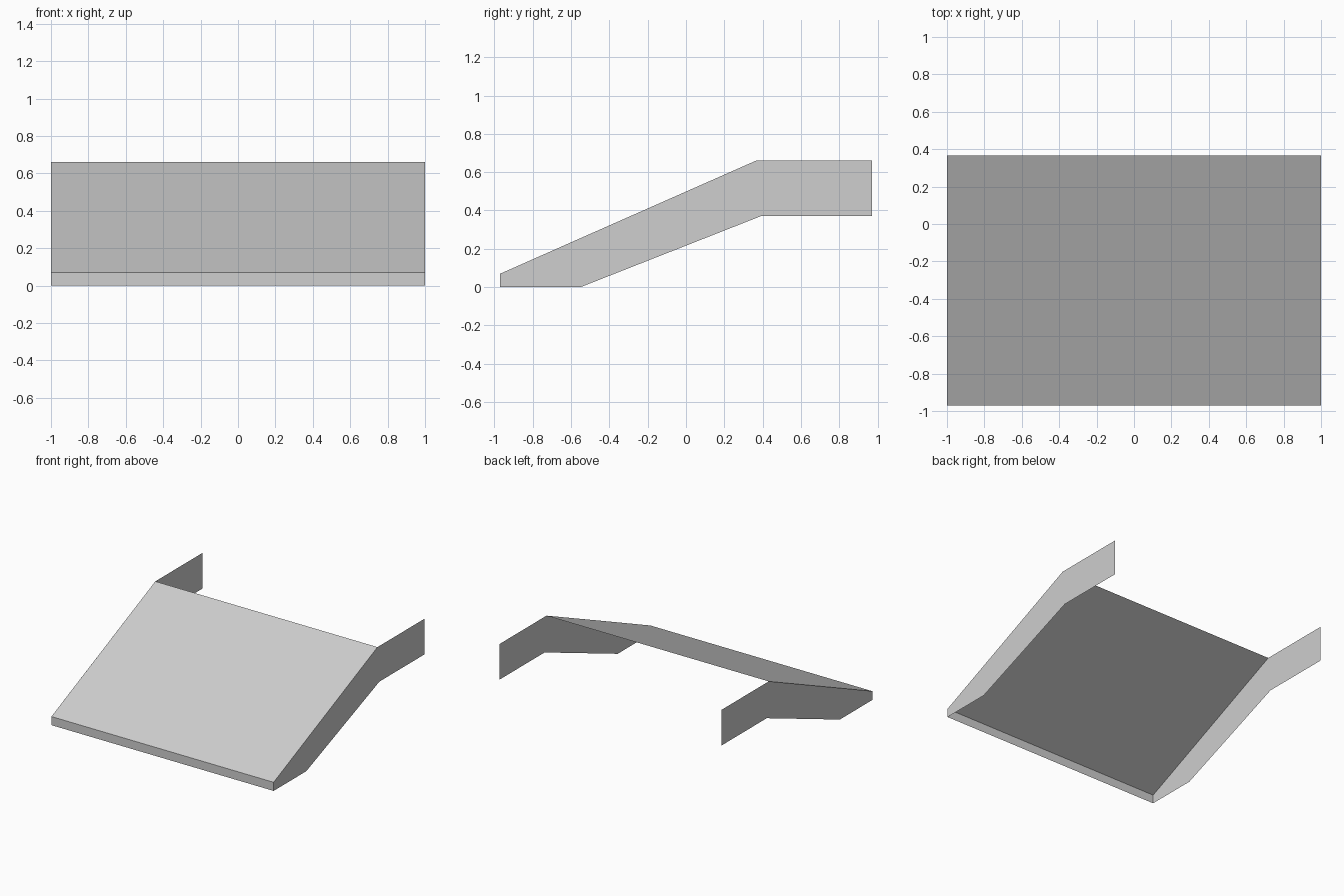
import bpy

if "Cube" in bpy.data.objects:
    bpy.data.objects.remove(bpy.data.objects["Cube"])

grey = bpy.data.materials.new("light grey")
grey.diffuse_color = (0.62, 0.62, 0.62, 1)
grey.use_nodes = True
grey.node_tree.nodes["Principled BSDF"].inputs["Base Color"].default_value = grey.diffuse_color

# Side outline (y, z): upper edge and lower edge, front to back
UPPER = [(-0.97, 0.07), (-0.55, 0.256), (0.365, 0.66), (0.97, 0.66)]
LOWER = [(-0.97, 0.0), (-0.55, 0.0), (0.39, 0.37), (0.97, 0.37)]


def sheet(name, row_a, row_b):
    """Strip of quads joining two rows of points."""
    n = len(row_a)
    faces = [(i, i + 1, n + i + 1, n + i) for i in range(n - 1)]
    mesh = bpy.data.meshes.new(name)
    mesh.from_pydata(row_a + row_b, [], faces)
    mesh.materials.append(grey)
    obj = bpy.data.objects.new(name, mesh)
    bpy.context.collection.objects.link(obj)
    return obj


def across(point):
    """Row of two points spanning the full width."""
    return [(-1, *point), (1, *point)]


# Sloping deck and the short upright lip at its front
sheet("ramp_deck", across(UPPER[0]), across(UPPER[2])).data.flip_normals()
sheet("front_lip", across(UPPER[0]), across(LOWER[0])).data.flip_normals()
for ob_name in ("ramp_deck", "front_lip"):
    mesh = bpy.data.objects[ob_name].data
    # Deck faces up, lip faces forward
    normal = mesh.polygons[0].normal
    if (normal.z < 0) if ob_name == "ramp_deck" else (normal.y > 0):
        mesh.flip_normals()

# Thin side panels that run on behind the deck as arms
for side, x in (("left", -1), ("right", 1)):
    panel = sheet(side + "_side_panel",
                  [(x, *p) for p in UPPER], [(x, *p) for p in LOWER])
    if panel.data.polygons[0].normal.x * x < 0:
        panel.data.flip_normals()
